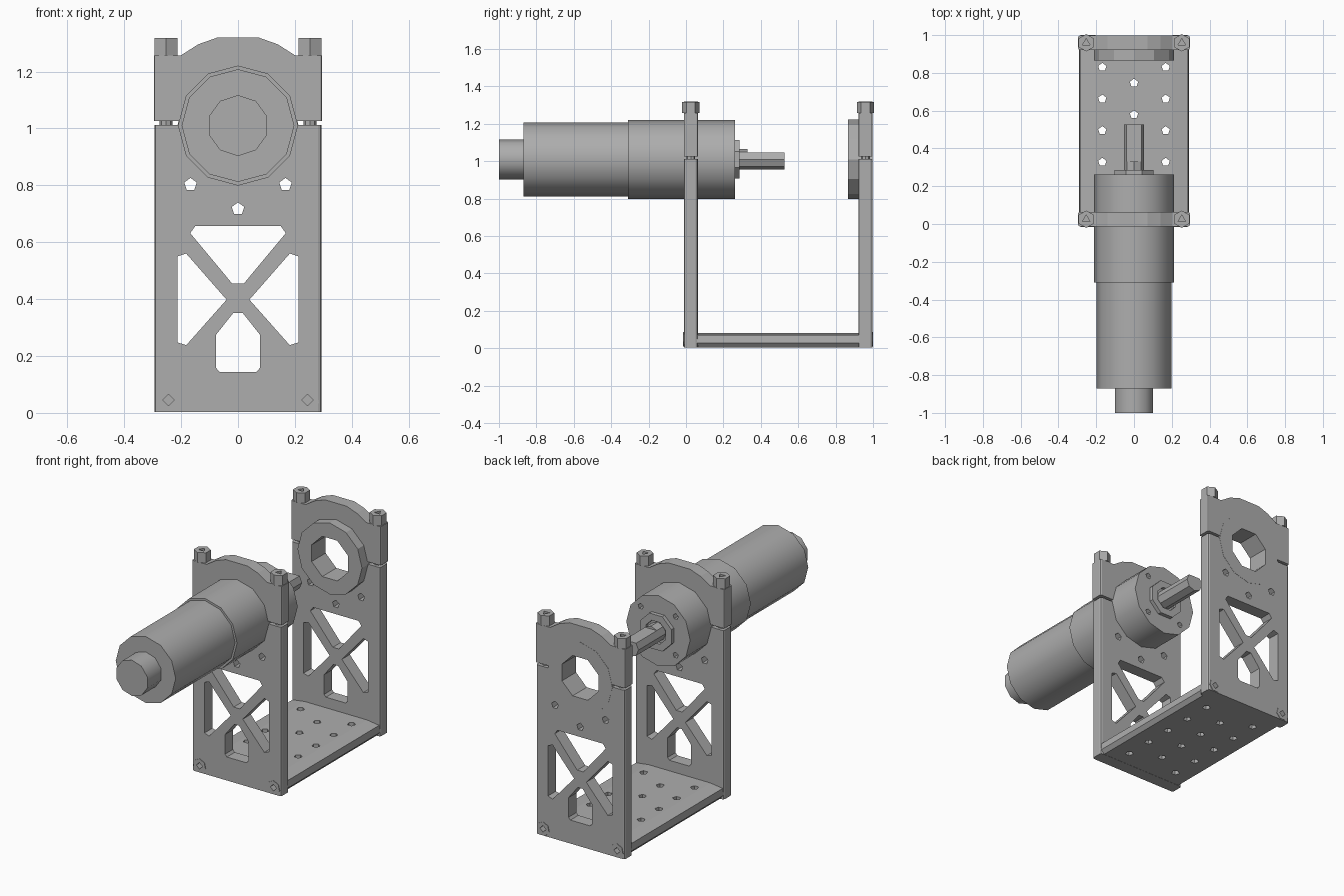
import bpy, bmesh
from math import sin, cos, pi, radians, sqrt

if "Cube" in bpy.data.objects:
    bpy.data.objects.remove(bpy.data.objects["Cube"])

grey = bpy.data.materials.new("plain grey")
grey.use_nodes = True
GREY = (0.42, 0.42, 0.42, 1)
grey.diffuse_color = GREY
grey.node_tree.nodes["Principled BSDF"].inputs["Base Color"].default_value = GREY

AXIS_Z = 1.01          # height of the motor axis


def ring(u, v, r, n, turn=90):
    """Regular polygon with n corners around (u, v)."""
    return [(u + r * cos(radians(turn) + 2 * pi * i / n),
             v + r * sin(radians(turn) + 2 * pi * i / n)) for i in range(n)]


def mirrored(half):
    """Close a right-hand half outline with its reflection."""
    return half + [(-u, v) for u, v in reversed(half)]


def prism(name, loops, lo, hi, axis="Y", bevel_sides=0):
    """Extrude one or several 2D loops along Y or Z between lo and hi."""
    place = (lambda u, v, t: (u, t, v)) if axis == "Y" else (lambda u, v, t: (u, v, t))
    bm = bmesh.new()
    for loop in loops:
        a = [bm.verts.new(place(u, v, lo)) for u, v in loop]
        b = [bm.verts.new(place(u, v, hi)) for u, v in loop]
        bm.faces.new(a)
        bm.faces.new(b[::-1])
        for i in range(len(a)):
            j = (i + 1) % len(a)
            bm.faces.new((a[i], b[i], b[j], a[j]))
    bmesh.ops.recalc_face_normals(bm, faces=bm.faces)
    if bevel_sides:
        width = max(abs(v.co.x) for v in bm.verts) - 0.001
        sides = [e for e in bm.edges if all(abs(v.co.x) > width for v in e.verts)
                 and abs(e.verts[0].co.z - e.verts[1].co.z) > 0.1]
        bmesh.ops.bevel(bm, geom=sides, offset=bevel_sides, segments=2,
                        profile=0.5, affect="EDGES")
    mesh = bpy.data.meshes.new(name)
    bm.to_mesh(mesh)
    bm.free()
    mesh.materials.append(grey)
    ob = bpy.data.objects.new(name, mesh)
    bpy.context.collection.objects.link(ob)
    return ob


def activate(ob):
    bpy.ops.object.select_all(action="DESELECT")
    ob.select_set(True)
    bpy.context.view_layer.objects.active = ob


def cut(ob, loops, lo, hi, axis="Y"):
    """Cut prisms out of an object."""
    cutter = prism("cutter", loops, lo, hi, axis)
    cutter.hide_render = True
    mod = ob.modifiers.new("cut", "BOOLEAN")
    mod.operation, mod.solver, mod.object = "DIFFERENCE", "EXACT", cutter
    activate(ob)
    bpy.ops.object.modifier_apply(modifier=mod.name)
    bpy.data.objects.remove(cutter)


def smooth(ob, angle=38):
    activate(ob)
    bpy.ops.object.shade_smooth_by_angle(angle=radians(angle))


# Cut-outs of the end plates: truss windows and small round holes
top_window = mirrored([(0.02, 0.454), (0.168, 0.632), (0.15, 0.657)])
side_window = [(0.04, 0.398), (0.182, 0.56), (0.213, 0.55), (0.213, 0.248), (0.182, 0.238)]
low_window = mirrored([(0.065, 0.144), (0.077, 0.158), (0.077, 0.275), (0.016, 0.352)])
windows = [top_window, side_window, [(-u, v) for u, v in side_window], low_window,
           ring(0, 0.717, 0.023, 5), ring(0.167, 0.803, 0.023, 5), ring(-0.167, 0.803, 0.023, 5)]

# Clamp outline: square shoulders and an arched crown
R = 0.318
arch = [(R * sin(radians(a)), AXIS_Z + R * cos(radians(a))) for a in (39, 26, 13)]
clamp_outline = mirrored([(0.296, 1.026), (0.296, 1.257)] + arch)
plate_outline = mirrored([(0.293, 0.004), (0.293, 1.012)])
bore = ring(0, AXIS_Z, 0.205, 12)

for side, y0, y1, face, out in (("front", -0.012, 0.063, -0.012, -1),
                                ("rear", 0.922, 0.997, 0.997, 1)):
    plate = prism(side + "_plate", [plate_outline], y0, y1, bevel_sides=0.012)
    cut(plate, windows + [bore], y0 - 0.05, y1 + 0.05)
    clamp = prism(side + "_clamp", [clamp_outline], y0, y1, bevel_sides=0.008)
    cut(clamp, [bore], y0 - 0.05, y1 + 0.05)
    ym = (y0 + y1) / 2
    for hand, x in (("left", 0.253), ("right", -0.253)):
        # Clamp screws with socket heads
        head = prism(f"{side}_{hand}_screw_head", [ring(x, ym, 0.046, 6)], 1.257, 1.317, "Z")
        cut(head, [ring(x, ym, 0.022, 3)], 1.285, 1.4, "Z")
        prism(f"{side}_{hand}_screw_shank", [ring(x, ym, 0.023, 8)], 1.0, 1.04, "Z")
        # Base bolts set almost flush in the plate
        bx = x * 0.965
        pit = sorted((face + out * 0.05, face - out * 0.03))
        cut(plate, [ring(bx, 0.045, 0.02, 4)], *pit)
        bolt = prism(f"{side}_{hand}_base_bolt", [ring(bx, 0.045, 0.041, 7)],
                     *sorted((face + out * 0.003, face - out * 0.02)))
        cut(bolt, [ring(bx, 0.045, 0.02, 4)], *pit)

# Base plate with staggered hole rows
base = prism("base_plate", [mirrored([(0.27, 0.005), (0.29, 0.028), (0.286, 0.07),
                                      (0.206, 0.081)])], 0.06, 0.925)
holes = [ring(x, 0.16 + 0.1675 * i, 0.023, 5) for x in (-0.168, 0.168) for i in range(5)]
holes += [ring(0, 0.244 + 0.1675 * i, 0.023, 5) for i in range(4)]
cut(base, holes, -0.05, 0.15, "Z")

# Bearing ring in the rear plate
bearing = prism("bearing_ring", [ring(0, AXIS_Z, 0.213, 12)], 0.865, 0.998)
cut(bearing, [ring(0, AXIS_Z, 0.13, 8, 112.5)], 0.8, 1.1)

# Motor: end cap, can, gearbox, boss and flatted shaft
smooth(prism("motor_end_cap", [ring(0, AXIS_Z, 0.107, 10)], -1.0, -0.86))
smooth(prism("motor_can", [ring(0, AXIS_Z, 0.198, 12)], -0.87, -0.3))
gearbox = prism("gearbox", [ring(0, AXIS_Z, 0.211, 12)], -0.31, 0.262)
d = 0.163 / sqrt(2)
cut(gearbox, [ring(x, AXIS_Z + z, 0.018, 5) for x in (-d, d) for z in (-d, d)], 0.22, 0.3)
smooth(gearbox)
boss = prism("gearbox_boss", [ring(0, AXIS_Z, 0.112, 8, 112.5)], 0.25, 0.285)
cut(boss, [ring(0, AXIS_Z, 0.07, 8, 112.5)], 0.265, 0.3)
shaft = prism("output_shaft", [ring(0, AXIS_Z, 0.054, 8)], 0.25, 0.526)
cut(shaft, [mirrored([(0.1, AXIS_Z + 0.037), (0.1, AXIS_Z + 0.1)])], 0.33, 0.6)
